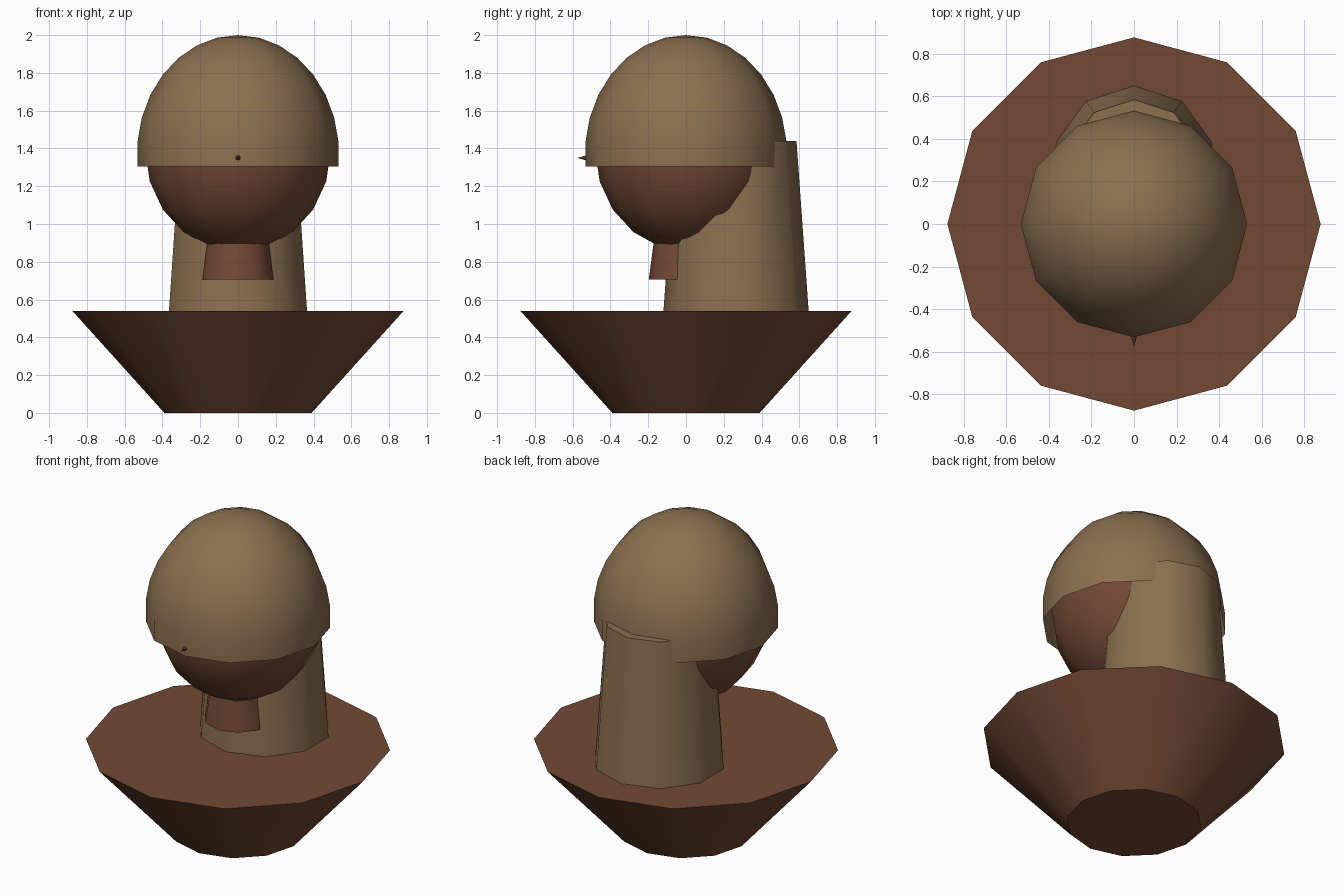
import bpy, bmesh, math

if "Cube" in bpy.data.objects:
    bpy.data.objects.remove(bpy.data.objects["Cube"])


def material(name, rgb):
    m = bpy.data.materials.new(name)
    m.diffuse_color = (*rgb, 1.0)
    m.use_nodes = True
    m.node_tree.nodes["Principled BSDF"].inputs["Base Color"].default_value = m.diffuse_color
    return m


KHAKI = material("khaki", (0.26, 0.16, 0.08))
BROWN = material("brown", (0.17, 0.066, 0.034))


def lathe(name, profile, sides, mat, center=(0, 0, 0), rotation=(0, 0, 0), closed=True):
    """Spin (radius, height) rings about z, with one corner on the y axis."""
    bm = bmesh.new()
    rings = []
    for r, z in profile:
        if r < 1e-6:
            rings.append([bm.verts.new((0, 0, z))])
            continue
        angles = [math.pi / 2 + 2 * math.pi * i / sides for i in range(sides)]
        rings.append([bm.verts.new((r * math.cos(a), r * math.sin(a), z)) for a in angles])
    for lo, hi in zip(rings, rings[1:]):
        for i in range(sides):
            j = (i + 1) % sides
            if len(lo) == 1:
                bm.faces.new((lo[0], hi[j], hi[i]))
            elif len(hi) == 1:
                bm.faces.new((lo[i], lo[j], hi[0]))
            else:
                bm.faces.new((lo[i], lo[j], hi[j], hi[i]))
    if closed:
        if len(rings[0]) > 1:
            bm.faces.new(rings[0][::-1])
        if len(rings[-1]) > 1:
            bm.faces.new(rings[-1])
    mesh = bpy.data.meshes.new(name)
    bm.to_mesh(mesh)
    bm.free()
    mesh.materials.append(mat)
    ob = bpy.data.objects.new(name, mesh)
    ob.location, ob.rotation_euler = center, rotation
    bpy.context.collection.objects.link(ob)
    bpy.ops.object.select_all(action='DESELECT')
    ob.select_set(True)
    bpy.context.view_layer.objects.active = ob
    bpy.ops.object.shade_smooth_by_angle(angle=math.radians(40))
    return ob


def arc(radius, height, start, step):
    """Profile of an upright ellipsoid from a start angle up to its top."""
    count = round((90 - start) / step)
    angles = [math.radians(start + step * i) for i in range(count + 1)]
    return [(radius * math.cos(a), height * math.sin(a)) for a in angles]


# Flared dish at the bottom
lathe("base", [(0.39, 0), (0.877, 0.54)], 12, BROWN)

# Tapered column behind the head
lathe("back_column", [(0.385, 0.53), (0.32, 1.44)], 10, KHAKI, (0, 0.265, 0))

# Neck and head
lathe("neck", [(0.197, 0.706), (0.158, 1.0)], 10, BROWN)
lathe("head", arc(0.491, 0.535, -90, 18), 12, BROWN, (0, 0.01, 1.39))

# Open dome over the head: the rim sits just under its widest ring
lathe("dome", arc(0.535, 0.63, -6, 12), 12, KHAKI, (0, 0, 1.37), closed=False)

# Small spike on the front of the dome
lathe("spike", [(0.02, 0), (0, 0.07)], 8, BROWN, (0, -0.505, 1.35), (math.pi / 2, 0, 0))
